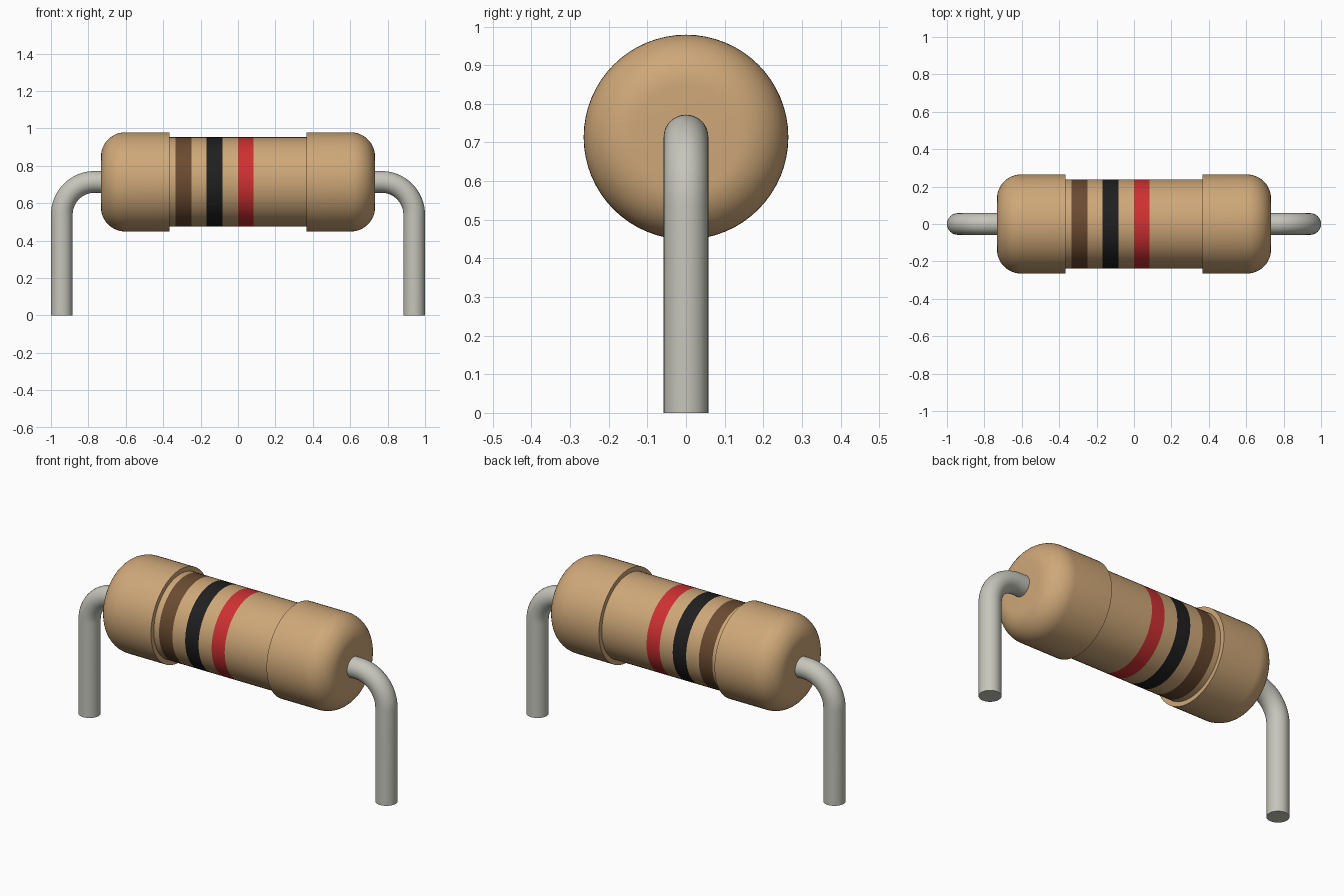
import bpy, bmesh, math
from mathutils import Vector

if "Cube" in bpy.data.objects:
    bpy.data.objects.remove(bpy.data.objects["Cube"], do_unlink=True)

AXIS_Z = 0.714      # height of the body axis
BODY_R = 0.239
CAP_R, CAP_IN, CAP_OUT, FILLET = 0.265, 0.367, 0.733, 0.13
LEAD_R, LEAD_X, BEND_R = 0.058, 0.942, 0.175
SEGMENTS = 64


def material(name, rgb, roughness=0.5):
    m = bpy.data.materials.new(name)
    m.use_nodes = True
    m.diffuse_color = (*rgb, 1)
    bsdf = next(n for n in m.node_tree.nodes if n.type == 'BSDF_PRINCIPLED')
    bsdf.inputs["Base Color"].default_value = (*rgb, 1)
    bsdf.inputs["Roughness"].default_value = roughness
    return m


tan = material("tan ceramic", (0.62, 0.39, 0.19))
brown = material("brown band", (0.147, 0.070, 0.030))
black = material("black band", (0.014, 0.014, 0.014))
red = material("red band", (0.62, 0.030, 0.032))
metal = material("grey metal", (0.56, 0.56, 0.50))


def tube(name, rings, mats, sides, pick=lambda x: 0):
    """Skin rings of (centre, tangent angle in the xz plane, radius); cap both ends."""
    bm = bmesh.new()
    loops = []
    for centre, angle, r in rings:
        side = Vector((-math.sin(angle), 0, math.cos(angle)))
        loops.append([bm.verts.new(Vector(centre) + r * (
            side * math.cos(2 * math.pi * i / sides)
            + Vector((0, 1, 0)) * math.sin(2 * math.pi * i / sides)))
            for i in range(sides)])
    for a, b in zip(loops, loops[1:]):
        for i in range(sides):
            j = (i + 1) % sides
            bm.faces.new((a[i], a[j], b[j], b[i]))
    bm.faces.new(loops[0])
    bm.faces.new(loops[-1])
    bmesh.ops.recalc_face_normals(bm, faces=bm.faces[:])
    for f in bm.faces:
        f.material_index = pick(f.calc_center_median().x)
    mesh = bpy.data.meshes.new(name)
    bm.to_mesh(mesh)
    bm.free()
    for m in mats:
        mesh.materials.append(m)
    ob = bpy.data.objects.new(name, mesh)
    bpy.context.collection.objects.link(ob)
    bpy.ops.object.select_all(action='DESELECT')
    ob.select_set(True)
    bpy.context.view_layer.objects.active = ob
    bpy.ops.object.shade_smooth_by_angle(angle=math.radians(35))
    return ob


# Central barrel, cut at the edges of the painted bands
bands = [(-0.334, -0.249, 1), (-0.168, -0.083, 2), (0.0, 0.083, 3)]
cuts = [-CAP_IN - 0.02] + [x for b in bands for x in b[:2]] + [CAP_IN + 0.02]
tube("body", [((x, 0, AXIS_Z), 0, BODY_R) for x in cuts],
     [tan, brown, black, red], SEGMENTS,
     lambda x: next((k for lo, hi, k in bands if lo < x < hi), 0))

for side, label in ((1, "left"), (-1, "right")):
    # Wider end cap with a rounded outer rim
    profile = [(CAP_IN, BODY_R - 0.01), (CAP_IN, CAP_R)]
    for k in range(13):
        a = math.pi / 2 * k / 12
        profile.append((CAP_OUT - FILLET + FILLET * math.sin(a),
                        CAP_R - FILLET + FILLET * math.cos(a)))
    tube(label + "_end_cap",
         [((side * x, 0, AXIS_Z), 0, r) for x, r in profile], [tan], SEGMENTS)

    # Wire lead: out of the cap, round the bend, down to the ground
    path = [(CAP_OUT - 0.05, AXIS_Z, 0)]
    for k in range(17):
        a = math.pi / 2 * k / 16
        path.append((LEAD_X - BEND_R + BEND_R * math.sin(a),
                     AXIS_Z - BEND_R + BEND_R * math.cos(a), -a))
    path.append((LEAD_X, 0, -math.pi / 2))
    tube(label + "_wire_lead",
         [((side * x, 0, z), side * a, LEAD_R) for x, z, a in path], [metal], 32)
